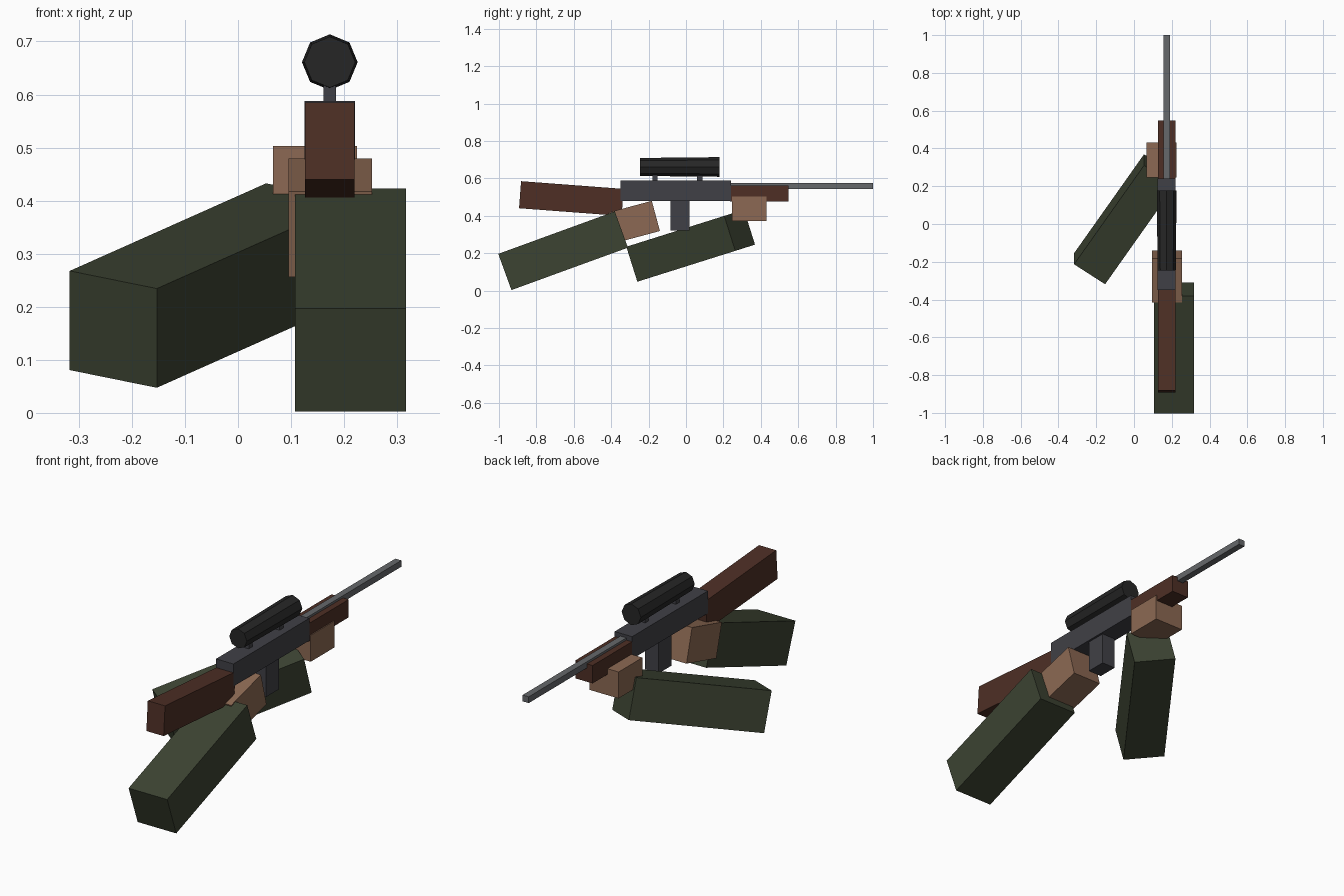
import bpy, bmesh, math
from mathutils import Matrix, Vector

if "Cube" in bpy.data.objects:
    bpy.data.objects.remove(bpy.data.objects["Cube"])


def material(name, rgb):
    """Flat colour given as sRGB 0-255, stored as linear."""
    lin = [((c / 255 + 0.055) / 1.055) ** 2.4 for c in rgb]
    m = bpy.data.materials.new(name)
    m.diffuse_color = (*lin, 1)
    m.use_nodes = True
    m.node_tree.nodes["Principled BSDF"].inputs["Base Color"].default_value = m.diffuse_color
    return m


GREEN = material("sleeve green", (60, 67, 50))
SKIN = material("skin", (140, 105, 83))
WOOD = material("dark wood", (78, 47, 37))
METAL = material("gun metal", (64, 64, 70))
STEEL = material("barrel steel", (102, 104, 107))
BLACK = material("scope black", (38, 38, 38))

GX = 0.173  # centre line of the rifle


def finish(name, bm, mat):
    me = bpy.data.meshes.new(name)
    bm.to_mesh(me)
    bm.free()
    me.materials.append(mat)
    ob = bpy.data.objects.new(name, me)
    bpy.context.collection.objects.link(ob)
    return ob


def box(name, centre, size, mat, pitch=0, yaw=0):
    """Box turned by yaw about z, then pitched about x (degrees)."""
    mtx = (Matrix.Translation(centre)
           @ Matrix.Rotation(math.radians(pitch), 4, 'X')
           @ Matrix.Rotation(math.radians(yaw), 4, 'Z')
           @ Matrix.Diagonal((*size, 1)))
    bm = bmesh.new()
    bmesh.ops.create_cube(bm, size=1, matrix=mtx)
    return finish(name, bm, mat)


def span(name, x, width, y0, y1, z0, z1, mat):
    """Upright box given by its limits."""
    return box(name, (x, (y0 + y1) / 2, (z0 + z1) / 2),
               (width, y1 - y0, z1 - z0), mat)


# Rifle body
span("receiver", GX, 0.095, -0.35, 0.24, 0.478, 0.588, METAL)
span("magazine", GX, 0.074, -0.083, 0.019, 0.32, 0.49, METAL)
span("handguard", GX, 0.094, 0.235, 0.547, 0.475, 0.563, WOOD)
span("barrel", GX, 0.033, 0.235, 1.0, 0.543, 0.574, STEEL)
box("stock", (GX, -0.613, 0.492), (0.094, 0.55, 0.145), WOOD, pitch=-4.3)

# Scope: slightly tapered eight-sided tube on two mounts
bm = bmesh.new()
bmesh.ops.create_cone(
    bm, cap_ends=True, segments=8, radius1=0.0525, radius2=0.048, depth=0.425,
    matrix=Matrix.Translation((GX, -0.034, 0.661)) @ Matrix.Rotation(math.pi / 2, 4, 'X'))
finish("scope", bm, BLACK)
for name, y in (("rear_scope_mount", -0.166), ("front_scope_mount", 0.074)):
    span(name, GX, 0.024, y - 0.014, y + 0.014, 0.58, 0.63, METAL)

# Rear arm and hand
box("rear_sleeve", (0.212, -0.657, 0.213), (0.21, 0.663, 0.206), GREEN, pitch=20)
box("rear_hand", (0.174, -0.277, 0.368), (0.158, 0.24, 0.167), SKIN, pitch=15)

# Front arm and hand
box("front_sleeve", (-0.05, 0.025, 0.24), (0.198, 0.662, 0.196), GREEN,
    pitch=17.5, yaw=-34)
span("front_hand", 0.145, 0.159, 0.245, 0.431, 0.373, 0.503, SKIN)
